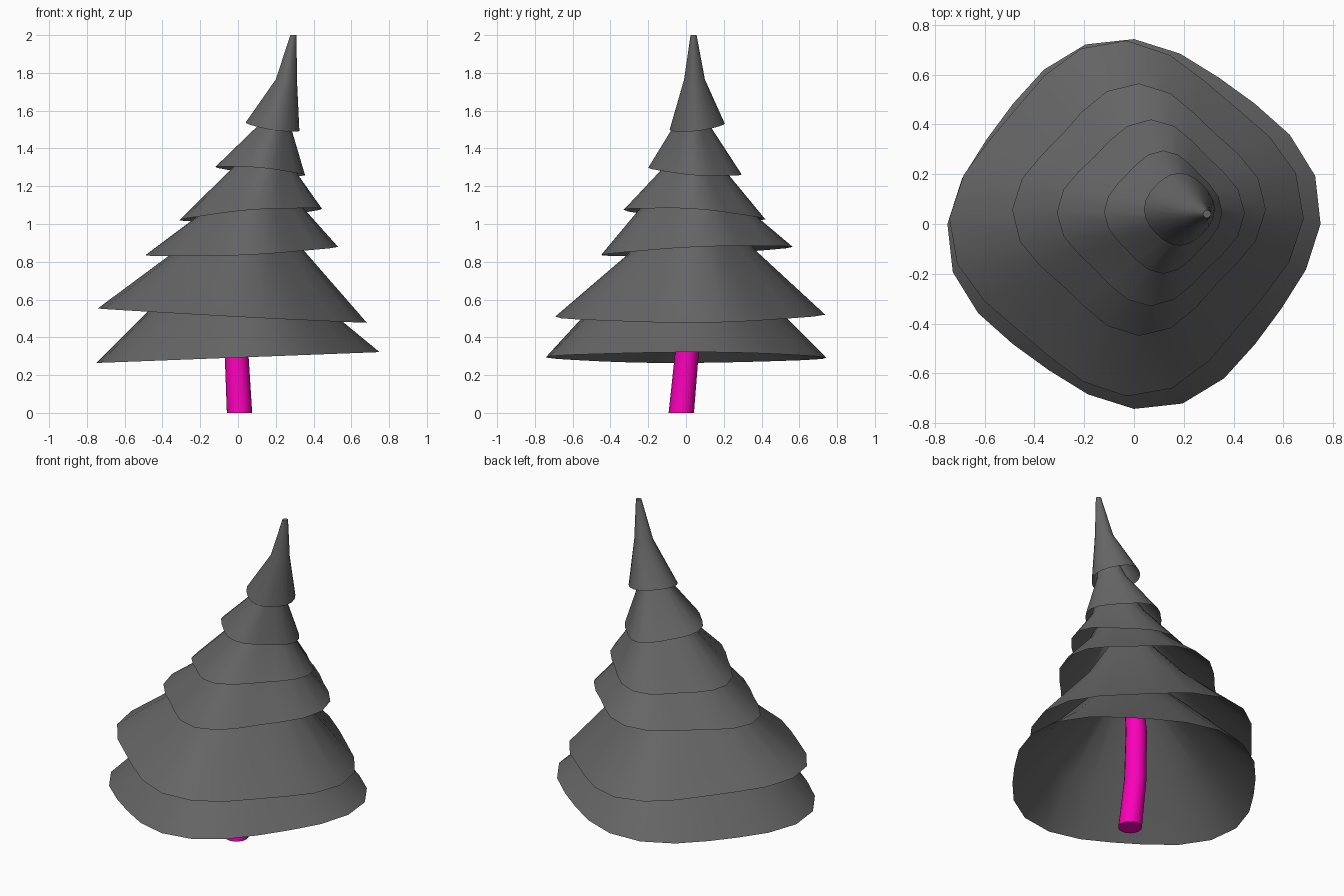
import bpy, bmesh, math

if "Cube" in bpy.data.objects:
    bpy.data.objects.remove(bpy.data.objects["Cube"])

SIDES = 24


def material(name, rgb):
    mat = bpy.data.materials.new(name)
    mat.diffuse_color = (*rgb, 1)
    mat.use_nodes = True
    mat.node_tree.nodes["Principled BSDF"].inputs["Base Color"].default_value = mat.diffuse_color
    return mat


def ring(bm, x0, x1, y0, y1, z, tx=0.0, ty=0.0, sides=SIDES, pinch=0.0, turn=0.0):
    """Rounded-diamond loop filling the given extents, tilted by tx / ty."""
    verts = []
    for i in range(sides):
        a = 2 * math.pi * i / sides
        r = 1 - pinch * (1 - math.cos(4 * (a - math.radians(turn)))) / 2
        c, s = r * math.cos(a), r * math.sin(a)
        verts.append(bm.verts.new(((x0 + x1) / 2 + c * (x1 - x0) / 2,
                                   (y0 + y1) / 2 + s * (y1 - y0) / 2,
                                   z + tx * c + ty * s)))
    return verts


def loft(name, rings, mat, sides=SIDES, pinch=0.0, turn=0.0, cap_top=False, cap_bottom=False):
    bm = bmesh.new()
    loops = [ring(bm, *r, sides=sides, pinch=pinch, turn=turn) for r in rings]
    for lo, hi in zip(loops, loops[1:]):
        for i in range(sides):
            j = (i + 1) % sides
            bm.faces.new((lo[i], lo[j], hi[j], hi[i]))
    if cap_bottom:
        bm.faces.new(loops[0][::-1])
    if cap_top:
        bm.faces.new(loops[-1])
    mesh = bpy.data.meshes.new(name)
    bm.to_mesh(mesh)
    bm.free()
    mesh.materials.append(mat)
    obj = bpy.data.objects.new(name, mesh)
    bpy.context.collection.objects.link(obj)
    bpy.ops.object.select_all(action='DESELECT')
    obj.select_set(True)
    bpy.context.view_layer.objects.active = obj
    bpy.ops.object.shade_smooth_by_angle(angle=math.radians(40))
    return obj


dark = material("foliage_dark_grey", (0.13, 0.13, 0.13))
pink = material("trunk_pink", (0.95, 0.0, 0.48))

# Foliage skirts, bottom to top: (pinch, turn, rings of x0, x1, y0, y1, z, tilt x, tilt y)
tiers = [
    (0.10, 9, [(-.757, .757, -.75, .75, .293, .029, .0),
               (-.49, .55, -.54, .54, .51, -.02, -.01),
               (-.15, .20, -.16, .18, .85)]),
    (0.13, 5, [(-.745, .685, -.695, .74, .515, -.038, .005),
               (-.37, .35, -.32, .37, .845, .015, .015),
               (-.06, .20, -.08, .18, 1.10)]),
    (0.15, 2, [(-.49, .53, -.45, .565, .857, .022, .022),
               (-.23, .35, -.25, .38, 1.055, .025, -.02),
               (.04, .24, -.06, .14, 1.28)]),
    (0.15, 0, [(-.31, .445, -.33, .42, 1.05, .03, -.025),
               (-.04, .32, -.14, .22, 1.272, -.015, -.005),
               (.13, .25, -.03, .10, 1.47)]),
    (0.13, 0, [(-.12, .355, -.20, .295, 1.28, -.022, -.018),
               (.10, .285, -.07, .14, 1.505, -.01, -.005),
               (.20, .28, .0, .07, 1.68)]),
    (0.06, 0, [(.04, .325, -.087, .205, 1.515, -.022, .017),
               (.20, .312, -.01, .10, 1.765),
               (.277, .31, .024, .056, 2.0)]),
]
for n, (pinch, turn, rings) in enumerate(tiers, 1):
    loft(f"foliage_tier_{n}", rings, dark, pinch=pinch, turn=turn, cap_top=(n == len(tiers)))

# Leaning trunk, running up inside the skirts
path = [(.008, -.025, 0, .067), (-.007, .003, .3, .063),
        (.0, .02, .6, .06), (.04, .035, .95, .05)]
loft("trunk", [(x - r, x + r, y - r, y + r, z) for x, y, z, r in path], pink,
     sides=16, cap_top=True, cap_bottom=True)
